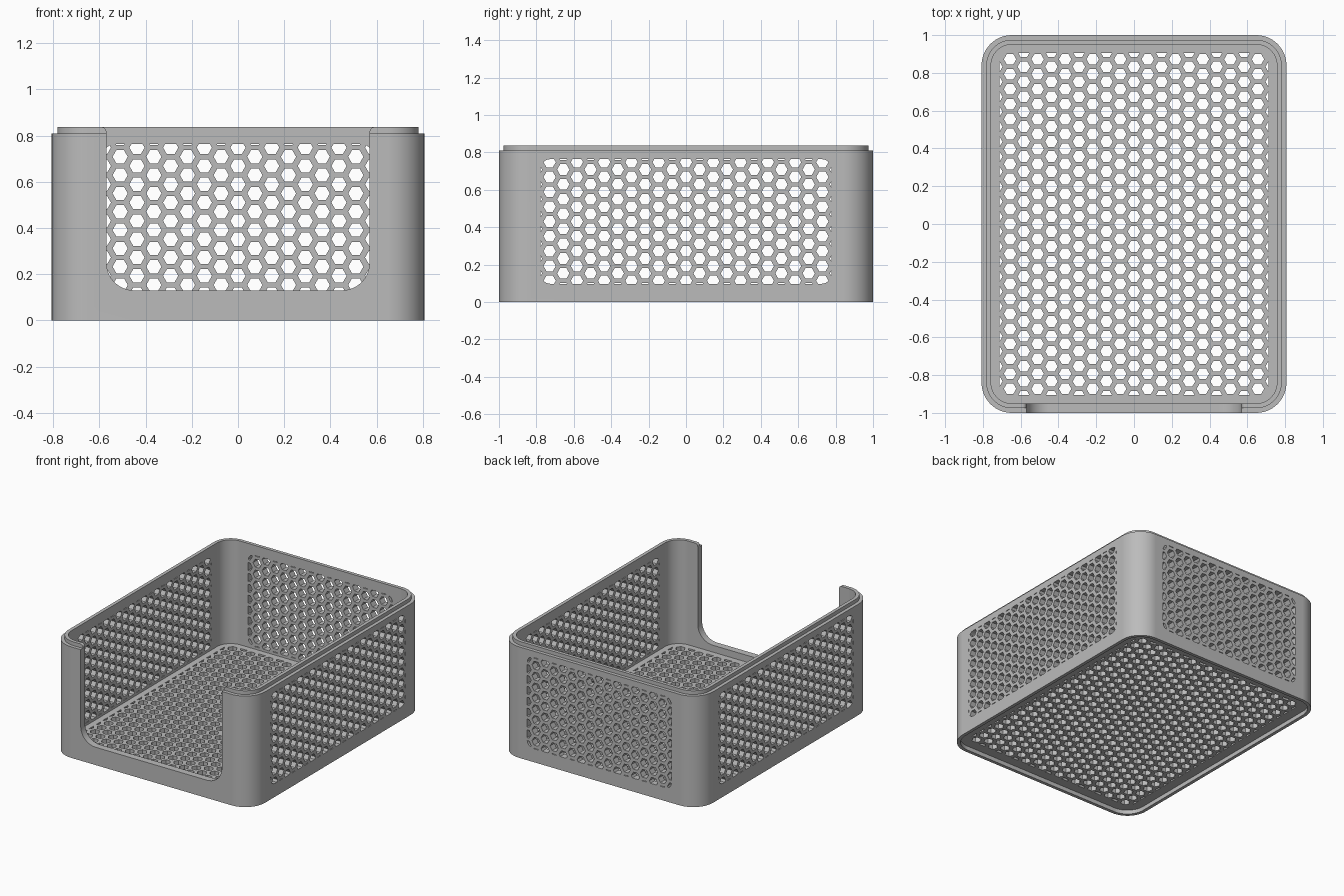
import bpy, bmesh, math
from mathutils import Vector

if "Cube" in bpy.data.objects:
    bpy.data.objects.remove(bpy.data.objects["Cube"], do_unlink=True)

HALF_X, HALF_Y = 0.807, 1.0
CORNER = 0.16
HEX_R, COL_STEP, ROW_STEP = 0.033, 0.0729, 0.0793

grey = bpy.data.materials.new("plain_grey")
grey.use_nodes = True
grey.diffuse_color = (0.5, 0.5, 0.5, 1)
grey.node_tree.nodes["Principled BSDF"].inputs["Base Color"].default_value = (0.5, 0.5, 0.5, 1)


def arc(cx, cy, r, start, end, steps):
    """Points along an arc, angles in degrees."""
    angles = [math.radians(start + (end - start) * i / steps) for i in range(steps + 1)]
    return [(cx + r * math.cos(a), cy + r * math.sin(a)) for a in angles]


def rounded_rect(hx, hy, r, steps, cy=0):
    """Counter-clockwise rounded rectangle."""
    pts = []
    for i, (sx, sy) in enumerate([(1, 1), (-1, 1), (-1, -1), (1, -1)]):
        pts += arc(sx * (hx - r), cy + sy * (hy - r), r, 90 * i, 90 * i + 90, steps)
    return pts


def clip(poly, window):
    """Cut a convex polygon down to a convex window."""
    for i, a in enumerate(window):
        a, b = Vector(a), Vector(window[(i + 1) % len(window)])
        edge, out = b - a, []
        for j, p in enumerate(poly):
            q = poly[j - 1]
            dp, dq = edge.cross(p - a), edge.cross(q - a)
            if (dp >= 0) != (dq >= 0):
                out.append(q.lerp(p, dq / (dq - dp)))
            if dp >= 0:
                out.append(p)
        poly = out
        if len(poly) < 3:
            return []
    clean = [p for j, p in enumerate(poly) if (p - poly[j - 1]).length > 1e-4]
    area = sum(clean[j - 1].cross(p) for j, p in enumerate(clean)) / 2
    return clean if len(clean) > 2 and area > 2e-5 else []


def prism(bm, poly, place, d0, d1):
    """Closed prism; place maps (u, v, depth) to a 3D point."""
    rings = [[bm.verts.new(place(p[0], p[1], d)) for p in poly] for d in (d0, d1)]
    bm.faces.new(rings[0])
    bm.faces.new(rings[1])
    for i in range(len(poly)):
        bm.faces.new((rings[0][i - 1], rings[0][i], rings[1][i], rings[1][i - 1]))


def honeycomb(bm, window, mid, place, d0, d1, shifted):
    """Hexagonal hole cutters; every column of parity `shifted` moves half a row."""
    for c in range(-12, 13):
        for r in range(-13, 14):
            u = c * COL_STEP
            v = mid + (r + (0.5 if c % 2 == shifted else 0)) * ROW_STEP
            hexagon = [Vector(p) for p in arc(u, v, HEX_R, 0, 300, 5)]
            hole = clip(hexagon, window)
            if hole:
                prism(bm, hole, place, d0, d1)


def finish(bm, name):
    bmesh.ops.recalc_face_normals(bm, faces=bm.faces[:])
    mesh = bpy.data.meshes.new(name)
    bm.to_mesh(mesh)
    bm.free()
    mesh.materials.append(grey)
    obj = bpy.data.objects.new(name, mesh)
    bpy.context.collection.objects.link(obj)
    return obj


# Bin body: stacking recess below, thin walls, stepped lip on top
bm = bmesh.new()
profile = [(0.024, 0.03), (0.024, 0), (0, 0), (0, 0.81),
           (0.025, 0.81), (0.025, 0.837), (0.05, 0.837), (0.05, 0.08)]
loops = []
for inset, z in profile:
    outline = rounded_rect(HALF_X - inset, HALF_Y - inset, CORNER - inset, 14)
    loops.append([bm.verts.new((x, y, z)) for x, y in outline])
for low, high in zip(loops, loops[1:]):
    for i in range(len(low)):
        bm.faces.new((low[i - 1], low[i], high[i], high[i - 1]))
bm.faces.new(loops[0])
bm.faces.new(loops[-1])
body = finish(bm, "storage_bin")

# Hole cutters for floor, both sides and back
bm = bmesh.new()
MID = 0.431
honeycomb(bm, rounded_rect(0.713, 0.905, 0.05, 4), 0,
          lambda u, v, d: (u, v, d), -0.1, 0.09, 0)
honeycomb(bm, rounded_rect(0.777, 0.333, 0.05, 4, MID), MID,
          lambda u, v, d: (d, u, v), -1, 1, 1)
honeycomb(bm, rounded_rect(0.583, 0.333, 0.05, 4, MID), MID,
          lambda u, v, d: (u, d, v), 0.9, 1.1, 1)

# Front opening cutter: rounded lower corners, small flare at the lip
right = arc(0.45, 0.25, 0.12, -90, 0, 10) + arc(0.59, 0.817, 0.02, 180, 90, 5)
right.append((0.59, 0.95))
opening = right + [(-x, z) for x, z in reversed(right)]
prism(bm, opening, lambda u, v, d: (u, d, v), -1.1, -0.9)
cutter = finish(bm, "hole_cutter")
cutter.hide_render = True

# Cut, then shade
cut = body.modifiers.new("holes", 'BOOLEAN')
cut.operation = 'DIFFERENCE'
cut.solver = 'MANIFOLD'
cut.object = cutter
bpy.ops.object.select_all(action='DESELECT')
body.select_set(True)
bpy.context.view_layer.objects.active = body
bpy.ops.object.modifier_apply(modifier=cut.name)
bpy.data.objects.remove(cutter, do_unlink=True)
bpy.ops.object.shade_smooth_by_angle(angle=math.radians(25))
weighted = body.modifiers.new("even_shading", 'WEIGHTED_NORMAL')
weighted.keep_sharp = True
